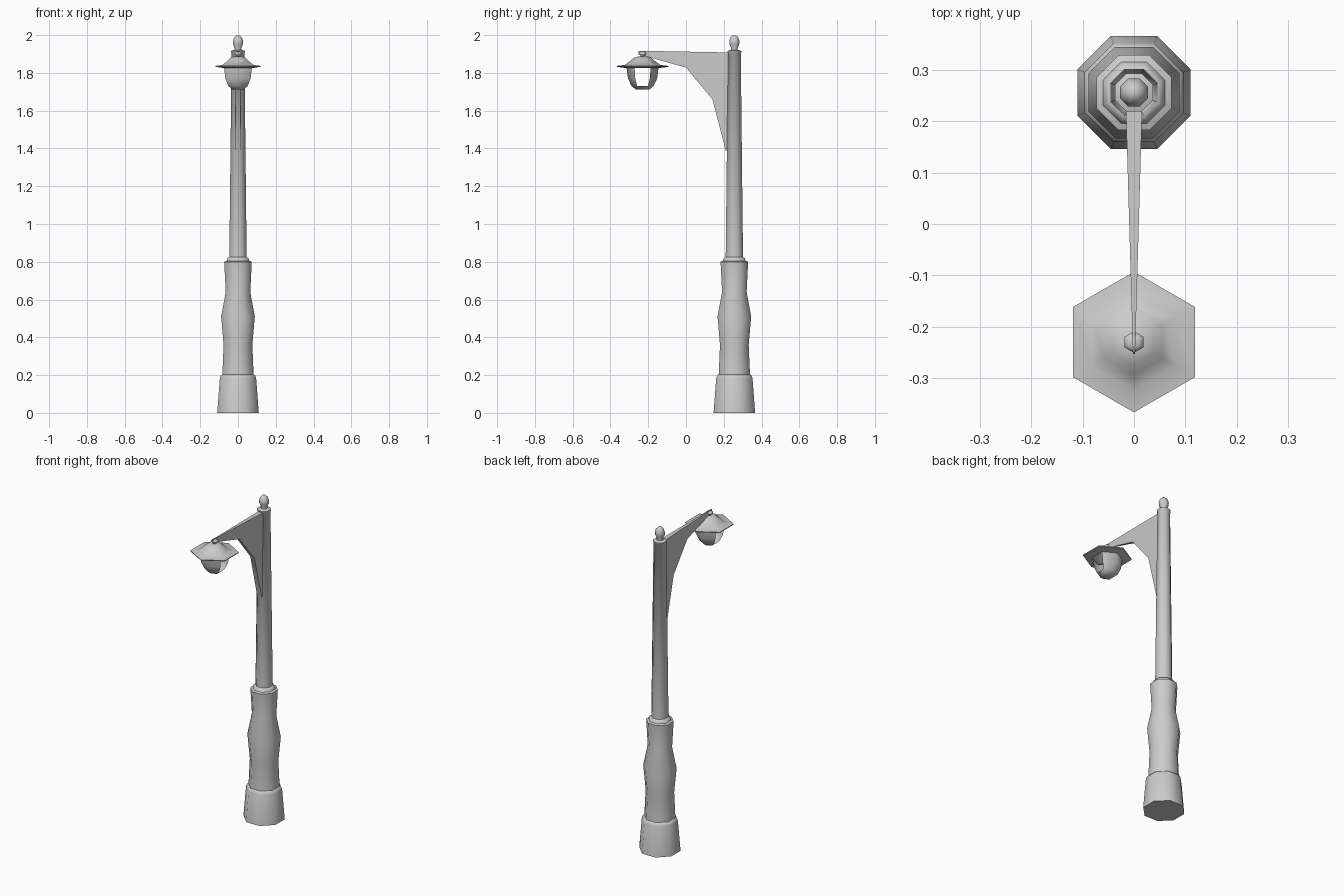
import bpy, bmesh, math

if "Cube" in bpy.data.objects:
    bpy.data.objects.remove(bpy.data.objects["Cube"])

POST_Y, LAMP_Y = 0.256, -0.23


def finish(name, bm, angle):
    bmesh.ops.recalc_face_normals(bm, faces=bm.faces)
    me = bpy.data.meshes.new(name)
    bm.to_mesh(me)
    bm.free()
    ob = bpy.data.objects.new(name, me)
    bpy.context.collection.objects.link(ob)
    bpy.ops.object.select_all(action='DESELECT')
    ob.select_set(True)
    bpy.context.view_layer.objects.active = ob
    bpy.ops.object.shade_smooth_by_angle(angle=math.radians(angle))
    return ob


def lathe(name, profile, sides, y, start, angle=50, flat_size=False,
          cap_first=False, cap_last=False, windows=None):
    """Turn (radius, z) points; flat_size means the radius is measured to the flats."""
    k = 1 / math.cos(math.pi / sides) if flat_size else 1
    bm = bmesh.new()
    rings = []
    for r, z in profile:
        rings.append([bm.verts.new((r * k * math.cos(start + i * math.tau / sides),
                                    y + r * k * math.sin(start + i * math.tau / sides), z))
                      for i in range(sides)])
    for j, (a, b) in enumerate(zip(rings, rings[1:])):
        for i in range(sides):
            if windows and (j, i) in windows:
                continue
            n = (i + 1) % sides
            bm.faces.new((a[i], a[n], b[n], b[i]))
    if cap_first:
        bm.faces.new(rings[0])
    if cap_last:
        bm.faces.new(rings[-1])
    return finish(name, bm, angle)


OCT = math.radians(22.5)
post = dict(sides=8, y=POST_Y, start=OCT, flat_size=True, cap_first=True, cap_last=True)

# Octagonal post: foot, bulging sleeve, tapered pole and finial
lathe("foot", [(0.11, 0), (0.096, 0.185), (0.09, 0.2), (0.078, 0.205)], **post)
lathe("sleeve", [(0.083, 0.2), (0.082, 0.22), (0.076, 0.36), (0.089, 0.51), (0.065, 0.64),
                 (0.073, 0.8), (0.06, 0.805), (0.055, 0.82), (0.046, 0.825)], **post)
lathe("pole", [(0.046, 0.81), (0.034, 1.905), (0.037, 1.908), (0.037, 1.916),
               (0.02, 1.922)], **post)
lathe("finial", [(0.019, 1.915), (0.017, 1.932), (0.026, 1.952), (0.027, 1.968),
                 (0.02, 1.988), (0.009, 1.999)], **post)

# Wedge-shaped bracket, thick at the post and thin at the tip
outline = [(0.235, 1.908), (-0.25, 1.917), (-0.253, 1.9), (0.0, 1.828),
           (0.14, 1.66), (0.21, 1.39), (0.235, 1.39)]
bm = bmesh.new()
left, right = ([bm.verts.new((s * (0.002 + 0.029 * (y + 0.253)), y, z)) for y, z in outline]
               for s in (-1, 1))
bm.faces.new(left)
bm.faces.new(right)
for i in range(len(outline)):
    n = (i + 1) % len(outline)
    bm.faces.new((left[i], left[n], right[n], right[i]))
finish("bracket", bm, 30)

# Hexagonal lamp: hanger, flared shade with its underside, and lantern open on both x sides
HEX = math.radians(30)
lamp = dict(sides=6, y=LAMP_Y, start=HEX)
lathe("hanger", [(0.01, 1.88), (0.01, 1.893), (0.021, 1.898), (0.021, 1.906), (0.012, 1.912)],
      angle=65, cap_first=True, cap_last=True, **lamp)
lathe("shade", [(0.085, 1.825), (0.136, 1.832), (0.137, 1.837), (0.095, 1.842), (0.064, 1.864),
                (0.045, 1.88), (0.022, 1.887)],
      angle=65, cap_last=True, **lamp)
open_faces = {(j, i) for j in range(2) for i in (2, 5)}
lathe("lantern", [(0.085, 1.828), (0.077, 1.77), (0.058, 1.73), (0.035, 1.712)],
      angle=65, cap_last=True, windows=open_faces, **lamp)
